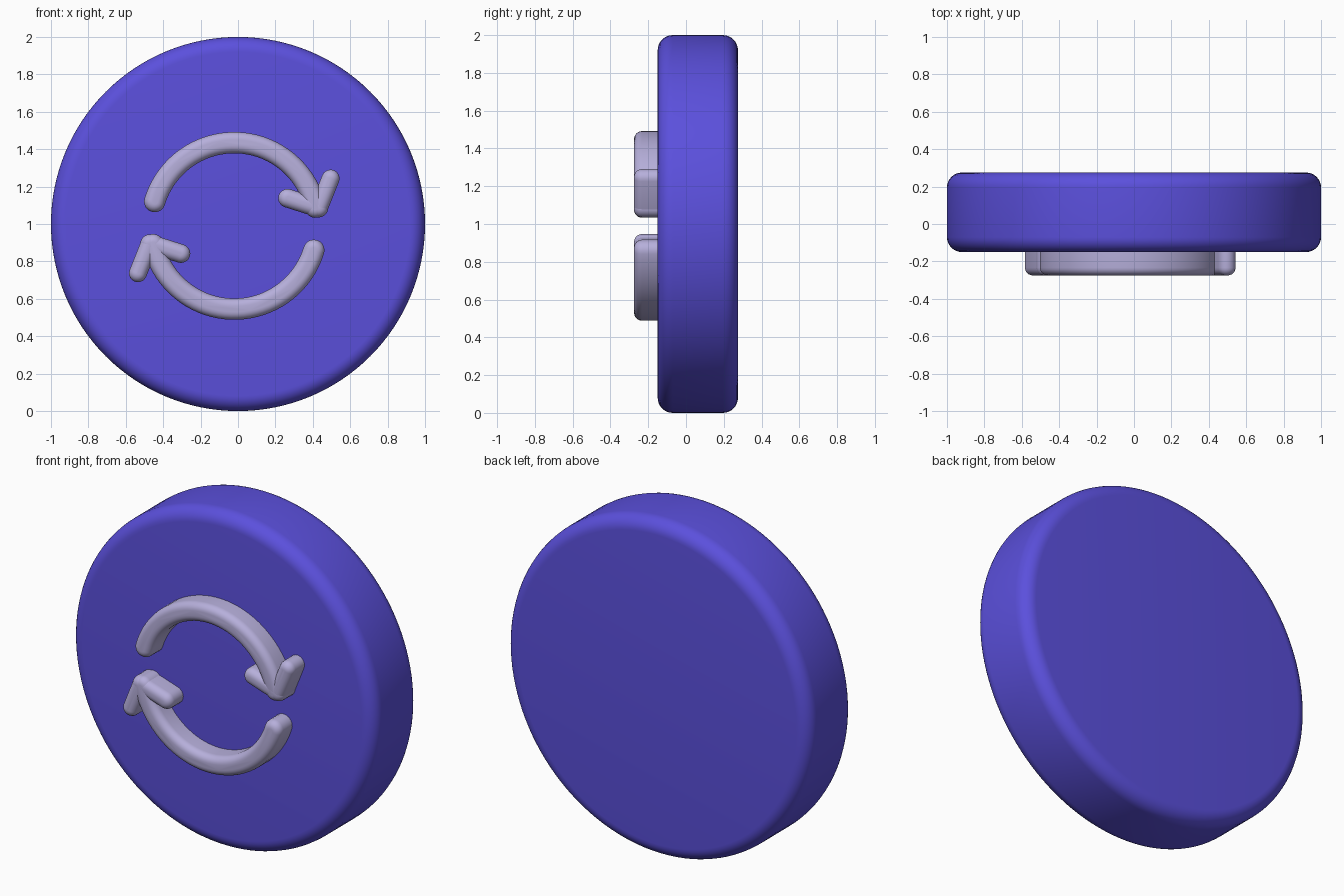
import bpy, bmesh, math
from mathutils import Vector

if "Cube" in bpy.data.objects:
    bpy.data.objects.remove(bpy.data.objects["Cube"])


def material(name, rgb):
    m = bpy.data.materials.new(name)
    m.diffuse_color = (*rgb, 1)
    m.use_nodes = True
    m.node_tree.nodes["Principled BSDF"].inputs["Base Color"].default_value = m.diffuse_color
    return m


PURPLE = material("purple", (0.105, 0.08, 0.72))
LILAC = material("lilac", (0.47, 0.43, 0.71))


def finish(name, bm, mat):
    bmesh.ops.recalc_face_normals(bm, faces=bm.faces)
    me = bpy.data.meshes.new(name)
    bm.to_mesh(me)
    bm.free()
    me.materials.append(mat)
    ob = bpy.data.objects.new(name, me)
    bpy.context.collection.objects.link(ob)
    bpy.ops.object.select_all(action='DESELECT')
    ob.select_set(True)
    bpy.context.view_layer.objects.active = ob
    bpy.ops.object.shade_smooth_by_angle(angle=math.radians(35))
    return ob


# Rounded outline around a path in the x-z plane
def outline(path, w, n=10):
    pts = [Vector(p) for p in path]
    tan = [(pts[min(i + 1, len(pts) - 1)] - pts[max(i - 1, 0)]).normalized()
           for i in range(len(pts))]
    nor = [Vector((-t.y, t.x)) for t in tan]
    out = [p + w * v for p, v in zip(pts, nor)]
    for k in range(1, n):
        a = math.pi * k / n
        out.append(pts[-1] + w * (math.cos(a) * nor[-1] + math.sin(a) * tan[-1]))
    out += [p - w * v for p, v in reversed(list(zip(pts, nor)))]
    for k in range(1, n):
        a = math.pi * k / n
        out.append(pts[0] - w * (math.cos(a) * nor[0] + math.sin(a) * tan[0]))
    return out


# Raised stroke with a rounded front edge
def add_stroke(bm, path, w, r=0.042, front=-0.275, back=-0.13):
    levels = [(w, back)]
    for k in range(7):
        a = math.pi / 2 * k / 6
        levels.append((w - r + r * math.cos(a), front + r - r * math.sin(a)))
    rings = [[bm.verts.new((p.x, y, p.y)) for p in outline(path, h)] for h, y in levels]
    for lo, hi in zip(rings, rings[1:]):
        for i in range(len(lo)):
            j = (i + 1) % len(lo)
            bm.faces.new((lo[i], lo[j], hi[j], hi[i]))
    bm.faces.new(rings[0])
    bm.faces.new(rings[-1])


# Disc with rounded rims
bm = bmesh.new()
profile = [(0.92 + 0.08 * math.sin(a), -0.07 - 0.08 * math.cos(a))
           for a in (math.pi / 2 * k / 8 for k in range(9))]
profile += [(r, 0.125 - y) for r, y in reversed([(r, y + 0.0) for r, y in profile])]
N = 128
rings = [[bm.verts.new((r * math.cos(2 * math.pi * i / N), y,
                        1 + r * math.sin(2 * math.pi * i / N))) for i in range(N)]
         for r, y in profile]
for lo, hi in zip(rings, rings[1:]):
    for i in range(N):
        j = (i + 1) % N
        bm.faces.new((lo[i], lo[j], hi[j], hi[i]))
bm.faces.new(rings[0])
bm.faces.new(rings[-1])
finish("button_disc", bm, PURPLE)

# Two circular arrows, the lower one turned half way round
CX, CZ, R = -0.02, 0.99, 0.445
arc = [(CX + R * math.cos(math.radians(a)), CZ + R * math.sin(math.radians(a)))
       for a in [163 - 150 * k / 36 for k in range(37)]]
tip = (0.432, 1.085)
barbs = [[(0.265, 1.138), tip], [(0.495, 1.243), tip]]
for name, s in (("upper_arrow", 1), ("lower_arrow", -1)):
    bm = bmesh.new()
    for path, w in ((arc, 0.057), (barbs[0], 0.05), (barbs[1], 0.048)):
        add_stroke(bm, [(CX + s * (x - CX), CZ + s * (z - CZ)) for x, z in path], w)
    finish(name, bm, LILAC)
